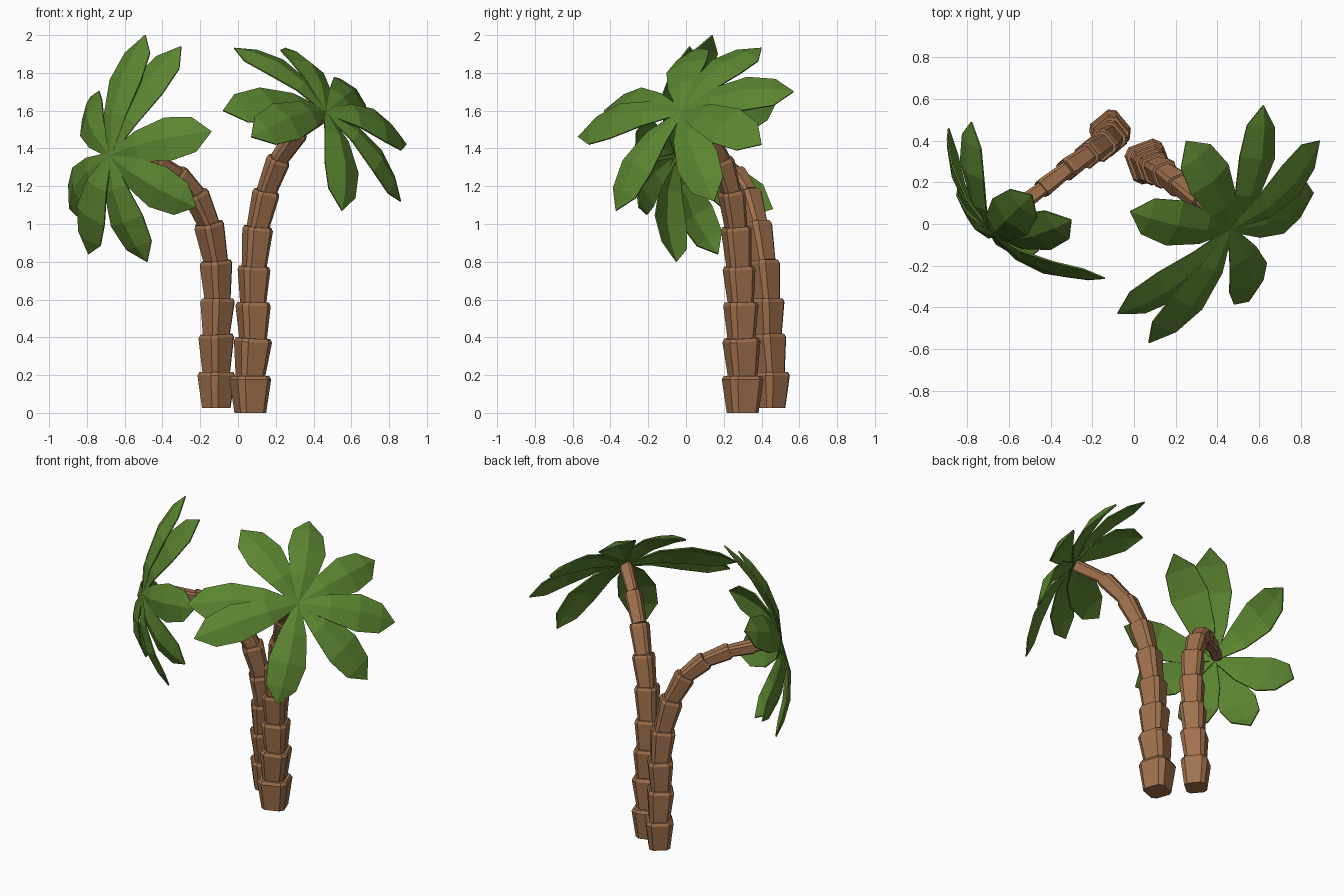
import bpy, bmesh
from math import radians
from mathutils import Vector as V, Matrix

if "Cube" in bpy.data.objects:
    bpy.data.objects.remove(bpy.data.objects["Cube"])


def material(name, col):
    m = bpy.data.materials.new(name)
    m.diffuse_color = (*col, 1)
    m.use_nodes = True
    m.node_tree.nodes["Principled BSDF"].inputs["Base Color"].default_value = m.diffuse_color
    return m


BARK = material("bark_brown", (0.35, 0.165, 0.075))
LEAF = material("leaf_green", (0.105, 0.235, 0.03))


def finish(bm, name, mat):
    bmesh.ops.recalc_face_normals(bm, faces=bm.faces)
    me = bpy.data.meshes.new(name)
    bm.to_mesh(me)
    bm.free()
    me.materials.append(mat)
    ob = bpy.data.objects.new(name, me)
    bpy.context.collection.objects.link(ob)
    return ob


def trunk(name, path, radii, twist=0):
    """Stacked flared segments with a chamfered-square section."""
    pts = [V(p) for p in path]
    bend = pts[-1] - pts[0]
    side0 = V((-bend.y, bend.x, 0)).normalized()
    bm = bmesh.new()
    for i, (a, b) in enumerate(zip(pts, pts[1:])):
        t = (b - a).normalized()
        side = Matrix.Rotation(radians(twist), 3, t) @ side0
        n = side.cross(t).normalized()
        r = radii[i] * 0.93
        low = r * (0.76 + 0.012 * i)
        rings = []
        for centre, h in ((a, low), (b - t * 0.012, r), (b + t * 0.006, r * 0.9)):
            k = h * 0.66
            outline = ((h, -k), (h, k), (k, h), (-k, h), (-h, k), (-h, -k), (-k, -h), (k, -h))
            rings.append([bm.verts.new(centre + n * u + side * v) for u, v in outline])
        for lo, hi in zip(rings, rings[1:]):
            for j in range(8):
                bm.faces.new((lo[j], lo[(j + 1) % 8], hi[(j + 1) % 8], hi[j]))
        bm.faces.new(rings[0][::-1])
        bm.faces.new(rings[-1])
    return finish(bm, name, BARK)


# distance along leaf, half width
STATIONS = ((0.0, 0.015), (0.3, 0.083), (0.6, 0.12), (0.84, 0.095))


def crown(name, centre, normal, tips, arch):
    """Arched leaves folded along the midrib, each ending in a point."""
    c, n = V(centre), V(normal).normalized()
    for num, tip in enumerate(tips, 1):
        d = V(tip) - c
        s = n.cross(d).normalized()
        up = d.cross(s).normalized()
        bm = bmesh.new()
        rows = []
        for t, w in STATIONS:
            p = c + d * t + up * (arch * 4 * t * (1 - t))
            drop = up * (w * 0.25)
            rows.append([bm.verts.new(q) for q in (p - s * w - drop, p, p + s * w - drop)])
        for a, b in zip(rows, rows[1:]):
            for j in (0, 1):
                bm.faces.new((a[j], a[j + 1], b[j + 1], b[j]))
        end = bm.verts.new(V(tip))
        for j in (0, 1):
            bm.faces.new((rows[-1][j], rows[-1][j + 1], end))
        ob = finish(bm, f"{name}_{num}", LEAF)
        mod = ob.modifiers.new("thickness", "SOLIDIFY")
        mod.thickness = 0.008
        mod.offset = 0


# Right palm
trunk("right_trunk",
      [(.065, .30, 0), (.065, .30, .19), (.08, .293, .39), (.08, .29, .58), (.085, .28, .77),
       (.105, .265, .98), (.15, .24, 1.17), (.215, .19, 1.34), (.32, .105, 1.49), (.45, -.01, 1.585)],
      [.102, .093, .086, .08, .075, .067, .059, .052, .042], -31)
crown("right_leaf", (.465, -.025, 1.595), (.626, -.459, .63),
      [(.62, .57, 1.70), (.89, .40, 1.42), (.86, .15, 1.12), (.55, -.37, 1.07),
       (.07, -.57, 1.46), (-.08, -.43, 1.60), (-.02, .06, 1.93), (.25, .40, 1.93)], .08)

# Left palm
trunk("left_trunk",
      [(-.115, .45, .027), (-.115, .45, .21), (-.115, .435, .41), (-.108, .43, .60), (-.117, .41, .80),
       (-.155, .375, 1.0), (-.225, .33, 1.16), (-.325, .26, 1.265), (-.44, .17, 1.325),
       (-.56, .08, 1.355), (-.67, -.01, 1.365)],
      [.09, .085, .082, .078, .072, .063, .055, .048, .042, .035])
crown("left_leaf", (-.68, -.05, 1.365), (-.72, -.69, .10),
      [(-.49, .14, 2.0), (-.30, .02, 1.94), (-.14, -.26, 1.49), (-.22, -.25, 1.09),
       (-.48, -.05, .80), (-.79, .17, .84), (-.89, .46, 1.08), (-.78, .49, 1.67)], .075)
